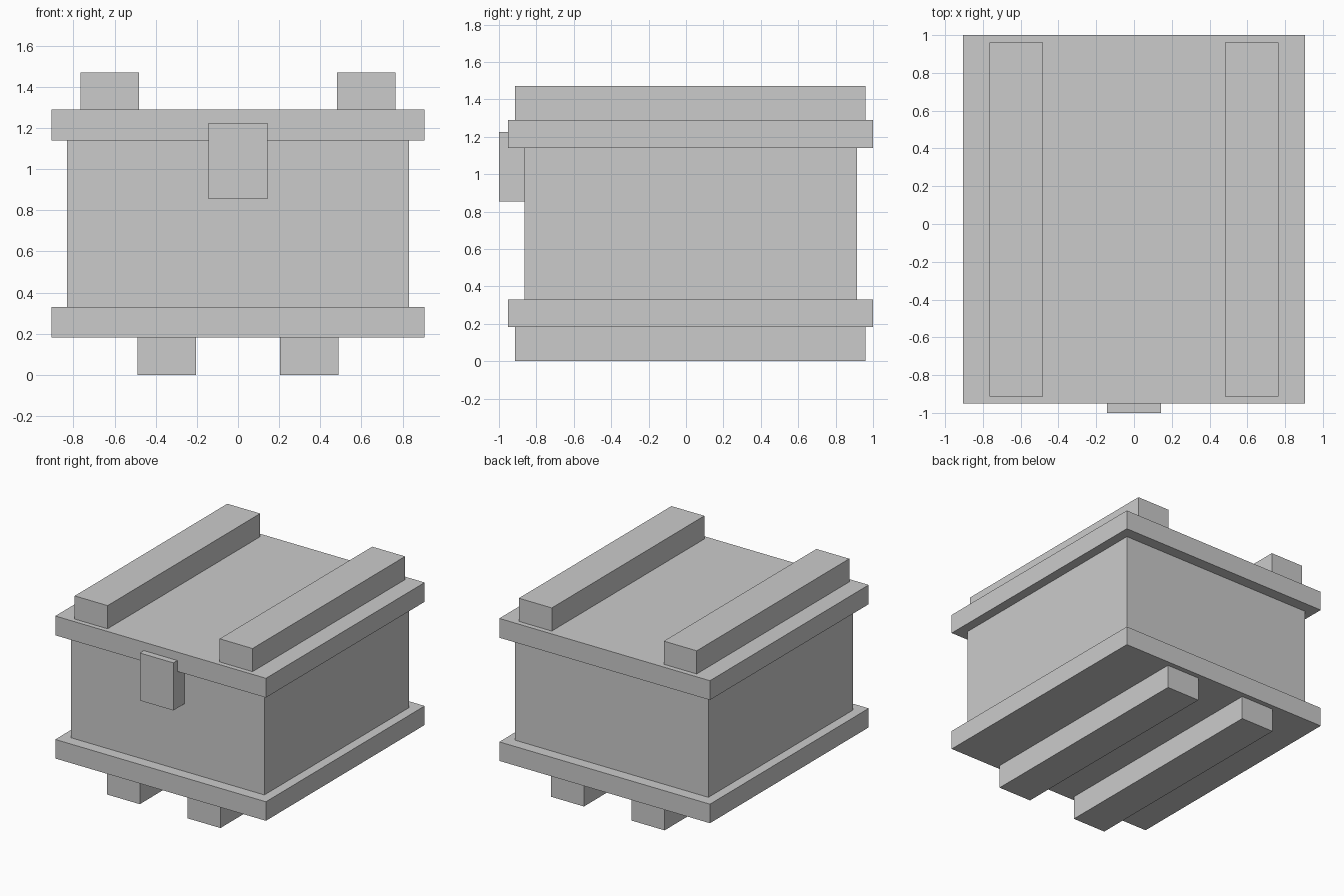
import bpy

if "Cube" in bpy.data.objects:
    bpy.data.objects.remove(bpy.data.objects["Cube"])


def box(name, x, y, z):
    """Axis-aligned box from (min, max) ranges."""
    lo, hi = zip(x, y, z)
    centre = [(a + b) / 2 for a, b in zip(lo, hi)]
    bpy.ops.mesh.primitive_cube_add(size=1, location=centre)
    obj = bpy.context.object
    obj.name = name
    obj.scale = [b - a for a, b in zip(lo, hi)]
    bpy.ops.object.transform_apply(location=False, rotation=False, scale=True)
    return obj


# Crate body between two overhanging slabs
box("crate_body", (-0.832, 0.832), (-0.864, 0.913), (0.33, 1.14))
for name, z in (("base_slab", (0.182, 0.33)), ("lid_slab", (1.14, 1.29))):
    box(name, (-0.906, 0.906), (-0.951, 1.0), z)

# Paired rails: wide-set on the lid, closer together underneath
for side, s in (("left", -1), ("right", 1)):
    for name, inner, outer, z in (("lid_rail", 0.482, 0.765, (1.29, 1.47)),
                                  ("floor_rail", 0.205, 0.489, (0.0, 0.182))):
        x = sorted((s * inner, s * outer))
        box(f"{name}_{side}", x, (-0.914, 0.961), z)

# Front latch block, overlapping the lid edge
box("latch", (-0.144, 0.144), (-1.0, -0.864), (0.855, 1.225))
